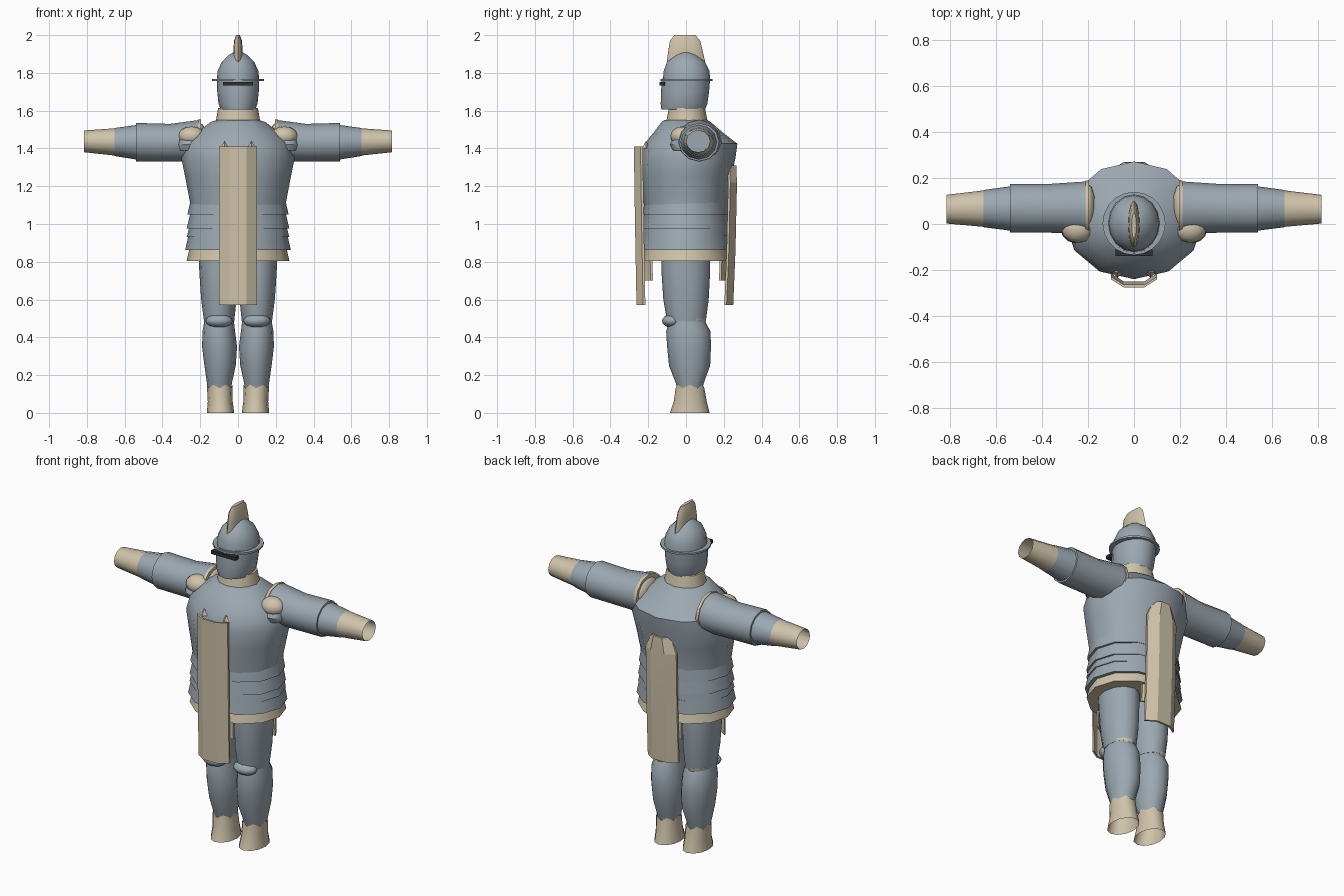
import bpy, bmesh, math
from mathutils import Vector

if "Cube" in bpy.data.objects:
    bpy.data.objects.remove(bpy.data.objects["Cube"])


def material(name, rgb):
    m = bpy.data.materials.new(name)
    m.diffuse_color = (*rgb, 1)
    m.use_nodes = True
    m.node_tree.nodes["Principled BSDF"].inputs["Base Color"].default_value = m.diffuse_color
    return m


STEEL = material("blue grey steel", (0.33, 0.39, 0.44))
CLOTH = material("beige cloth", (0.63, 0.55, 0.40))
DARK = material("dark slit", (0.03, 0.03, 0.035))


def finish(bm, name, mat, angle=40, mirror=False):
    bmesh.ops.recalc_face_normals(bm, faces=bm.faces)
    me = bpy.data.meshes.new(name)
    bm.to_mesh(me)
    bm.free()
    ob = bpy.data.objects.new(name, me)
    bpy.context.collection.objects.link(ob)
    me.materials.append(mat)
    bpy.ops.object.select_all(action='DESELECT')
    ob.select_set(True)
    bpy.context.view_layer.objects.active = ob
    bpy.ops.object.shade_smooth_by_angle(angle=math.radians(angle))
    if mirror:
        mod = ob.modifiers.new("mirror", 'MIRROR')
        mod.merge_threshold = 0.00001
    return ob


def loft(name, mat, rings, n=12, axis='z', caps=(True, True), zig=0, mirror=False, angle=40):
    """Join elliptical rings: (height, u min, u max, v min, v max)."""
    bm = bmesh.new()
    loops = []
    for i, (h, u0, u1, v0, v1) in enumerate(rings):
        loop = []
        for k in range(n):
            a = 2 * math.pi * k / n
            u = (u0 + u1) / 2 + (u1 - u0) / 2 * math.cos(a)
            v = (v0 + v1) / 2 + (v1 - v0) / 2 * math.sin(a)
            hh = h + (zig * (-1) ** k if i == len(rings) - 1 else 0)
            loop.append(bm.verts.new((u, v, hh) if axis == 'z' else (hh, u, v)))
        loops.append(loop)
    for a, b in zip(loops, loops[1:]):
        for k in range(n):
            bm.faces.new((a[k], a[(k + 1) % n], b[(k + 1) % n], b[k]))
    if caps[0]:
        bm.faces.new(loops[0][::-1])
    if caps[1]:
        bm.faces.new(loops[-1])
    return finish(bm, name, mat, angle, mirror)


def ball(name, mat, centre, radii, mirror=True):
    bm = bmesh.new()
    bmesh.ops.create_uvsphere(bm, u_segments=12, v_segments=8, radius=1)
    for v in bm.verts:
        v.co = Vector(centre) + Vector(c * r for c, r in zip(v.co, radii))
    return finish(bm, name, mat, 60, mirror)


def box(name, mat, lo, hi):
    bm = bmesh.new()
    bmesh.ops.create_cube(bm, size=1)
    for v in bm.verts:
        v.co = Vector(lo[i] + (v.co[i] + 0.5) * (hi[i] - lo[i]) for i in range(3))
    return finish(bm, name, mat)


# breastplate
loft("breastplate", STEEL, [
    (1.05, -.255, .255, -.215, .215), (1.12, -.255, .255, -.225, .22),
    (1.25, -.28, .28, -.235, .24), (1.35, -.30, .30, -.24, .262),
    (1.425, -.285, .285, -.22, .272), (1.48, -.225, .225, -.175, .20),
    (1.54, -.145, .145, -.13, .13), (1.55, -.115, .115, -.115, .115)])

# overlapping waist bands, flaring downward
for i, (top, low, r0, r1) in enumerate([(1.12, 1.05, .252, .268), (1.06, .975, .252, .272),
                                         (.985, .93, .258, .272), (.94, .862, .262, .28)]):
    loft(f"waist_band_{i + 1}", STEEL, [
        (low, -r1, r1, -r1 + .04, r1 - .045), (top, -r0, r0, -r0 + .032, r0 - .032)])
loft("tunic_hem", CLOTH, [(.805, -.272, .272, -.232, .232), (.90, -.25, .25, -.21, .21)])


# long tabard panels and short inner flaps
def panel(name, sign, rows, half, thick):
    bm = bmesh.new()
    grid = []
    for z, y, w in rows:
        pts = [(-w, y - .035), (-w * .45, y), (w * .45, y), (w, y - .035)]
        pts += [(x, yy - thick) for x, yy in reversed(pts)]
        grid.append([bm.verts.new((x * half, sign * yy, z)) for x, yy in pts])
    for a, b in zip(grid, grid[1:]):
        for k in range(8):
            bm.faces.new((a[k], a[(k + 1) % 8], b[(k + 1) % 8], b[k]))
    for g in (grid[0], grid[-1]):
        for k in range(3):
            bm.faces.new((g[k], g[k + 1], g[6 - k], g[7 - k]))
    finish(bm, name, CLOTH, 10)


panel("front_tabard", -1, [(.57, .262, 1), (1.0, .27, 1), (1.41, .276, 1)], .10, .012)
panel("back_tabard", 1, [(.57, .25, 1), (.86, .262, 1), (1.22, .27, 1), (1.31, .266, .6)], .10, .012)
for s, nm in ((-1, "front_flap"), (1, "back_flap")):
    panel(nm, s, [(.70, .222, 1), (.82, .225, 1)], .10, .012)

# legs, knees and boots
loft("thigh", STEEL, [
    (.485, .02, .18, -.10, .105), (.60, .008, .195, -.12, .12),
    (.75, .004, .205, -.13, .128), (.86, .004, .208, -.13, .125)], mirror=True)
loft("knee_gap", CLOTH, [(.475, .03, .175, -.09, .103), (.50, .025, .18, -.09, .107)], mirror=True)
loft("shin", STEEL, [
    (.12, .037, .157, -.045, .085), (.16, .032, .165, -.055, .095),
    (.25, .012, .178, -.09, .128), (.35, .005, .19, -.10, .132),
    (.43, .015, .188, -.105, .13), (.487, .022, .178, -.09, .10)], mirror=True)
ball("knee_cap", STEEL, (.10, -.075, .487), (.072, .052, .036))
loft("boot", CLOTH, [
    (0, .02, .165, -.085, .125), (.06, .028, .16, -.065, .11),
    (.14, .03, .165, -.055, .097)], zig=.009, caps=(False, True), mirror=True)

# arms with open sleeve ends
loft("upper_arm", STEEL, [
    (.21, -.045, .185, 1.33, 1.55), (.36, -.038, .175, 1.33, 1.53),
    (.54, -.038, .175, 1.332, 1.535)], axis='x', mirror=True)
loft("forearm", STEEL, [
    (.53, -.03, .165, 1.34, 1.525), (.655, -.014, .148, 1.36, 1.508)],
    axis='x', caps=(True, False), mirror=True)
loft("sleeve_cuff", CLOTH, [
    (.648, -.013, .147, 1.362, 1.507), (.815, .002, .127, 1.38, 1.495)],
    axis='x', caps=(False, False), mirror=True)

# shoulder padding
loft("shoulder_trim", CLOTH, [
    (.195, -.05, .19, 1.33, 1.553), (.212, -.05, .19, 1.33, 1.553)], axis='x', mirror=True)
ball("shoulder_pad", CLOTH, (.245, -.02, 1.465), (.072, .062, .052))
ball("shoulder_lens", CLOTH, (.205, .075, 1.455), (.04, .10, .08))
loft("shoulder_rim", STEEL, [
    (1.39, .195, .31, -.072, .05), (1.42, .185, .32, -.084, .05),
    (1.465, .185, .315, -.06, .05)], mirror=True)

# neck and helmet
loft("neck_collar", CLOTH, [(1.54, -.118, .118, -.105, .115), (1.615, -.105, .105, -.09, .10)])
loft("helmet_face", STEEL, [
    (1.605, -.09, .09, -.13, .10), (1.635, -.103, .103, -.134, .113),
    (1.70, -.11, .11, -.132, .122), (1.77, -.11, .11, -.128, .128)], n=16)
loft("helmet_brim", STEEL, [
    (1.757, -.137, .137, -.135, .14), (1.768, -.137, .137, -.135, .14)], n=20)
loft("helmet_dome", STEEL, [
    (1.765, -.112, .112, -.122, .128), (1.81, -.108, .108, -.118, .124),
    (1.86, -.085, .085, -.10, .10), (1.895, -.048, .048, -.055, .055),
    (1.918, -.008, .008, -.01, .01)], n=16)

# eye slit with dark edge lip
box("eye_slit", DARK, (-.08, -.14, 1.733), (.08, -.11, 1.753))

# crest: thin lens tapering to a rounded top
loft("helmet_crest", CLOTH, [
    (1.855, -.026, .026, -.102, .102), (1.91, -.025, .025, -.095, .09),
    (1.97, -.021, .021, -.085, .075), (2.0, -.01, .01, -.062, .05)], n=12)

# small strap tips above the front panel
for s in (-1, 1):
    bm = bmesh.new()
    bmesh.ops.create_cone(bm, segments=4, radius1=.022, radius2=0, depth=.04, cap_ends=True)
    bmesh.ops.translate(bm, verts=bm.verts, vec=(s * .072, -.212, 1.42))
    finish(bm, "strap_tip_left" if s > 0 else "strap_tip_right", CLOTH, 10)
